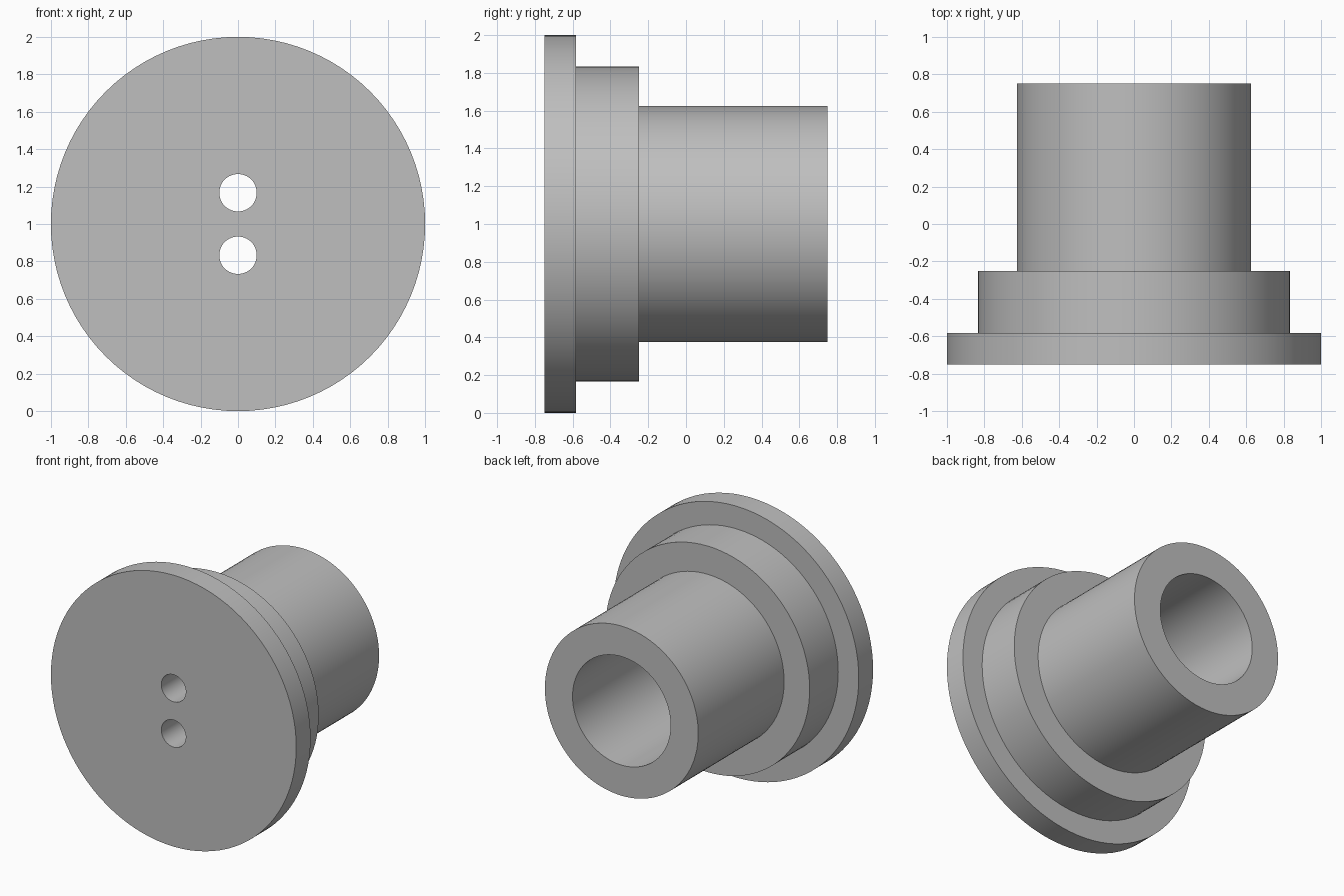
import bpy, bmesh, math
from mathutils import Matrix, Vector

if "Cube" in bpy.data.objects:
    bpy.data.objects.remove(bpy.data.objects["Cube"])

SEGMENTS = 96
CENTRE_Z = 1.0

grey = bpy.data.materials.new("light grey")
grey.diffuse_color = (0.52, 0.52, 0.52, 1)
grey.use_nodes = True
grey.node_tree.nodes["Principled BSDF"].inputs["Base Color"].default_value = grey.diffuse_color


def new_object(name, bm):
    bmesh.ops.recalc_face_normals(bm, faces=bm.faces[:])
    mesh = bpy.data.meshes.new(name)
    bm.to_mesh(mesh)
    bm.free()
    mesh.materials.append(grey)
    obj = bpy.data.objects.new(name, mesh)
    bpy.context.collection.objects.link(obj)
    return obj


def lathe(name, profile):
    """Spin (radius, y) points around the y axis; ends on the axis become caps."""
    bm = bmesh.new()
    rings = []
    for r, y in profile:
        ring = [bm.verts.new((r * math.cos(a), y, CENTRE_Z + r * math.sin(a)))
                for a in (2 * math.pi * i / SEGMENTS for i in range(SEGMENTS))]
        rings.append(ring)
    for a, b in zip(rings, rings[1:]):
        for i in range(SEGMENTS):
            j = (i + 1) % SEGMENTS
            bm.faces.new((a[i], a[j], b[j], b[i]))
    bm.faces.new(rings[0])
    bm.faces.new(rings[-1])
    return new_object(name, bm)


# Stepped body: flange, shoulder, barrel, then the blind bore
body = lathe("stepped_flange_bushing", [
    (1.0, -0.75), (1.0, -0.583),
    (0.833, -0.583), (0.833, -0.25),
    (0.625, -0.25), (0.625, 0.75),
    (0.40, 0.75), (0.40, -0.25),
])

# Two small holes from the front face into the bore
bm = bmesh.new()
for side in (-1, 1):
    place = (Matrix.Translation(Vector((0, -0.5, CENTRE_Z + side * 0.167)))
             @ Matrix.Rotation(math.pi / 2, 4, 'X'))
    bmesh.ops.create_cone(bm, cap_ends=True, segments=48, radius1=0.1,
                          radius2=0.1, depth=0.8, matrix=place)
cutter = new_object("hole_cutter", bm)
cutter.hide_render = True

bpy.ops.object.select_all(action='DESELECT')
bpy.context.view_layer.objects.active = body
body.select_set(True)
cut = body.modifiers.new("holes", 'BOOLEAN')
cut.operation = 'DIFFERENCE'
cut.solver = 'EXACT'
cut.object = cutter
bpy.ops.object.modifier_apply(modifier=cut.name)
bpy.data.objects.remove(cutter, do_unlink=True)

# Smooth round walls, crisp rims
bpy.ops.object.shade_smooth_by_angle(angle=math.radians(30))
